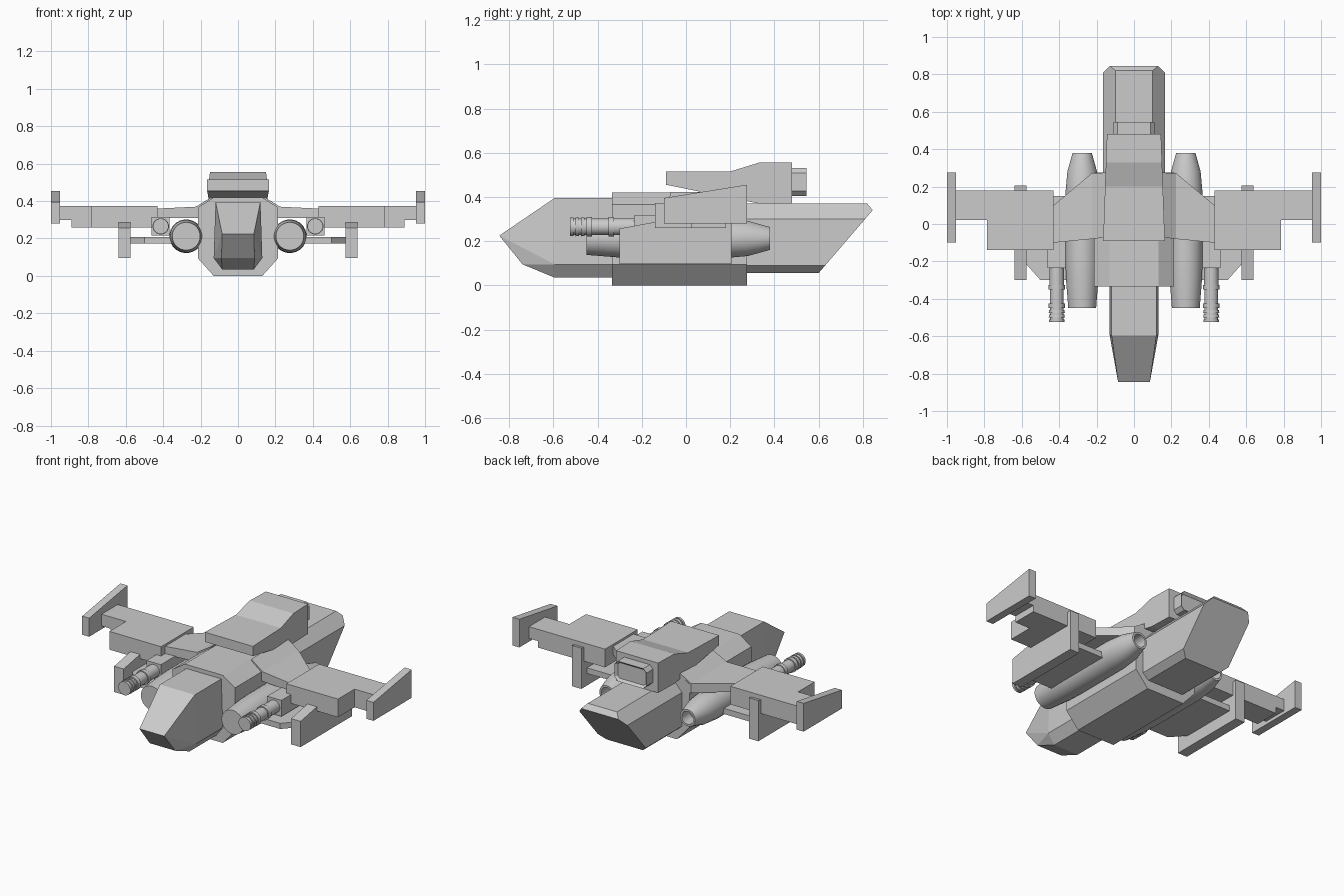
import bpy, bmesh
from math import cos, sin, pi, radians
from mathutils import Vector

if "Cube" in bpy.data.objects:
    bpy.data.objects.remove(bpy.data.objects["Cube"])


def finish(name, bm, mirror=False, smooth=False):
    bmesh.ops.recalc_face_normals(bm, faces=bm.faces)
    me = bpy.data.meshes.new(name)
    bm.to_mesh(me)
    bm.free()
    ob = bpy.data.objects.new(name, me)
    bpy.context.collection.objects.link(ob)
    bpy.context.view_layer.objects.active = ob
    for o in bpy.context.selected_objects:
        o.select_set(False)
    ob.select_set(True)
    if smooth:
        bpy.ops.object.shade_smooth_by_angle(angle=radians(35))
    if mirror:
        ob.modifiers.new("Mirror", 'MIRROR')
    return ob


def loft(sections, closed_ring=False):
    """Bridge equal-length point loops; cap the ends unless the chain closes."""
    bm = bmesh.new()
    rows = [[bm.verts.new(p) for p in s] for s in sections]
    n = len(rows[0])
    pairs = list(zip(rows, rows[1:]))
    if closed_ring:
        pairs.append((rows[-1], rows[0]))
    else:
        bm.faces.new(rows[0])
        bm.faces.new(rows[-1])
    for a, b in pairs:
        for i in range(n):
            j = (i + 1) % n
            bm.faces.new((a[i], a[j], b[j], b[i]))
    return bm


def box(x0, x1, y0, y1, z0, z1):
    return loft([[(x, y0, z0), (x, y1, z0), (x, y1, z1), (x, y0, z1)] for x in (x0, x1)])


def side_plate(profile, x0, x1):
    return loft([[(x, y, z) for y, z in profile] for x in (x0, x1)])


def sym(half):
    return half + [(-x, z) for x, z in reversed(half)]


def lathe(x, z, profile, sides):
    return loft([[(x + r * cos(2 * pi * (i + .5) / sides), y, z + r * sin(2 * pi * (i + .5) / sides))
                  for i in range(sides)] for y, r in profile])


def cut(bm, a, b):
    """Cut away everything behind the y-z line a-b and cap it."""
    d = Vector((0, b[0] - a[0], b[1] - a[1]))
    no = Vector((1, 0, 0)).cross(d)
    if no.y < 0:
        no = -no
    bmesh.ops.bisect_plane(bm, geom=bm.verts[:] + bm.edges[:] + bm.faces[:],
                           plane_co=(0, *a), plane_no=no, clear_outer=True)
    bmesh.ops.holes_fill(bm, edges=[e for e in bm.edges if e.is_boundary])


# Central body
ring = sym([(.13, .42), (.215, .365), (.215, .095), (.13, 0)])
finish("centre_body", loft([[(x, y, z) for x, z in ring] for y in (-.335, .275)]))

# Faceted nose
bm = bmesh.new()
for x, y, z in [(.12, -.335, .395), (.12, -.595, .395), (.085, -.845, .225), (.088, -.74, .095),
                (.13, -.595, .095), (.13, -.335, .095), (.085, -.595, .035), (.085, -.335, .035)]:
    bm.verts.new((x, y, z))
    bm.verts.new((-x, y, z))
bmesh.ops.convex_hull(bm, input=bm.verts[:])
bmesh.ops.dissolve_limit(bm, angle_limit=radians(1), verts=bm.verts[:], edges=bm.edges[:])
finish("nose", bm)

# Tail fuselage with slanted rear
ring = sym([(.1, .37), (.165, .30), (.165, .09), (.125, .055)])
bm = loft([[(x, y, z) for x, z in ring] for y in (.25, 1.0)])
cut(bm, (.60, .055), (.845, .34))
cut(bm, (.845, .34), (.82, .37))
finish("tail_body", bm)

# Upper housing, tapering to the rear
prof = [(-.09, .455), (-.09, .515), (.2, .515), (.33, .555), (.48, .555), (.48, .37), (.33, .37)]
finish("upper_housing", loft([[(s * (.165 - .036 * (y + .09)), y, z) for y, z in prof] for s in (-1, 1)]))

# Exhaust box on the housing
bm = box(-.11, .11, .46, .545, .405, .53)
edges = [e for e in bm.edges if abs(e.verts[0].co.y - e.verts[1].co.y) > .01]
bmesh.ops.bevel(bm, geom=edges, offset=.022, segments=1, affect='EDGES')
back = [f for f in bm.faces if f.calc_center_median().y > .54]
bmesh.ops.inset_region(bm, faces=back, thickness=.015)
for v in back[0].verts:
    v.co.y -= .015
finish("exhaust_box", bm)

# Wing roots
finish("wing_root", loft([[(x, a, zb), (x, b, zb), (x, b, zt), (x, a, zt)] for x, a, b, zb, zt in
                          [(.14, -.07, .275, .31, .422), (.225, -.08, .272, .31, .37),
                           (.43, -.1, .1, .31, .36)]]), True)

# Wing panels
finish("inner_wing", box(.43, .785, -.14, .18, .26, .373), True)
finish("outer_wing", box(.785, .955, .022, .18, .30, .373), True)
finish("outer_wing_step", box(.785, .89, .022, .18, .26, .30), True)

# Wingtip fins and lower fins
finish("wingtip_fin", side_plate([(-.1, .28), (.275, .28), (.275, .455), (-.1, .395)], .952, 1), True)
finish("lower_fin", side_plate([(-.3, .097), (.205, .097), (.205, .35), (-.3, .257)], .575, .64), True)

# Lower wing plates with clipped front corner
plan = [(.2, -.3), (.5, -.3), (.58, -.21), (.58, .15), (.2, .15)]
finish("lower_wing", loft([[(x, y, z) for x, y in plan] for z in (.172, .207)]), True)

# Engine pods with hollow nozzle
finish("engine_pod", lathe(.277, .212, [(-.45, .075), (-.3, .087), (-.2, .09), (.17, .09), (.28, .08),
                                        (.38, .052), (.38, .04), (.3, .04)], 24), True, True)

# Gun mounts and barrels with muzzle rings
finish("gun_mount", box(.365, .463, -.235, .0, .215, .315), True)
prof = [(-.525, .032), (-.525, .042)]
for y in (-.51, -.485, -.46):
    prof += [(y, .042), (y, .037), (y + .01, .037), (y + .01, .044)]
prof += [(-.425, .044), (-.425, .037), (-.35, .037), (-.35, .044), (-.325, .044), (-.325, .039), (-.15, .039)]
finish("gun_barrel", lathe(.413, .265, prof, 16), True, True)
